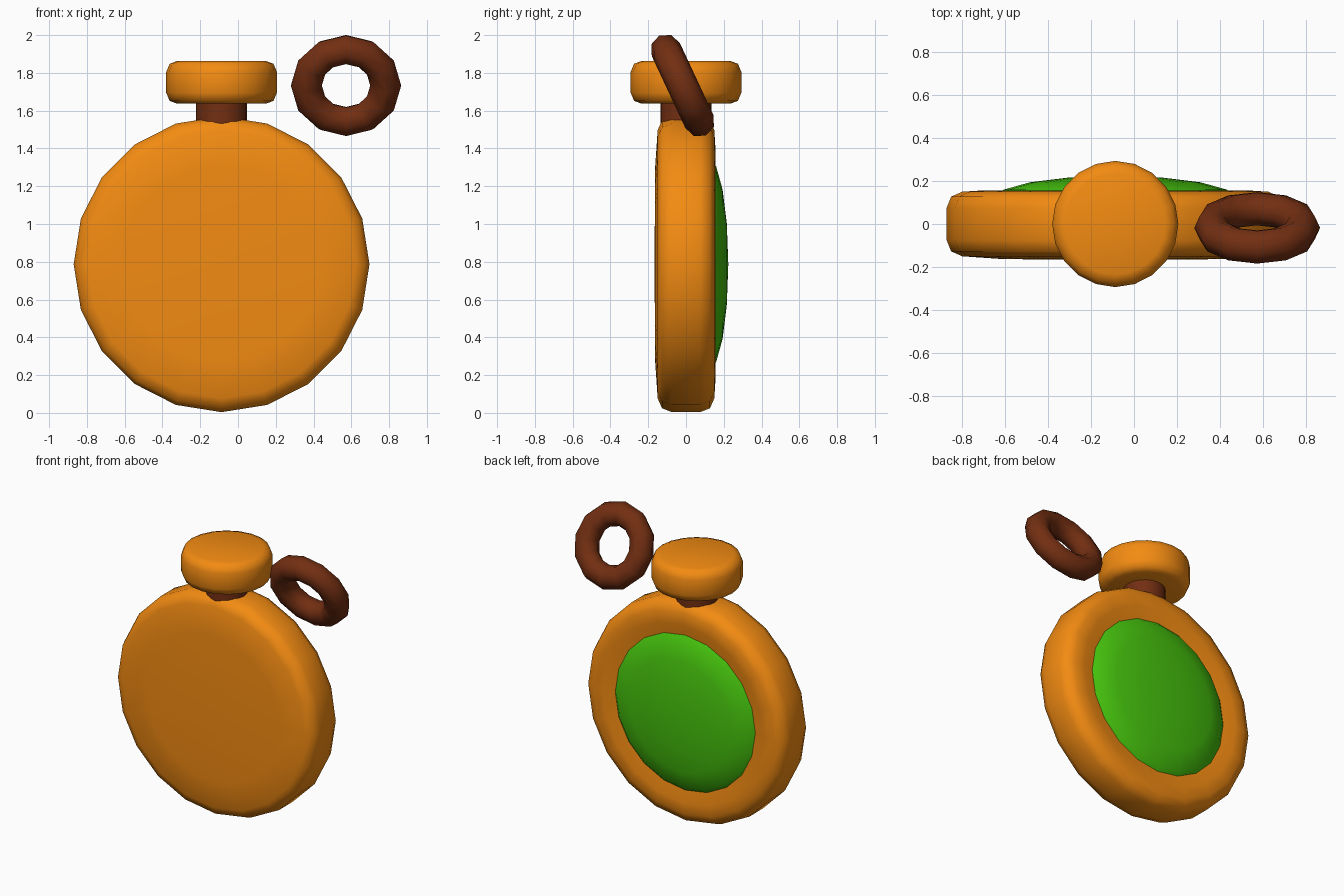
import bpy, bmesh
from math import cos, sin, pi, radians

if "Cube" in bpy.data.objects:
    bpy.data.objects.remove(bpy.data.objects["Cube"])

CX, CZ = -0.087, 0.787      # centre of the round body


def material(name, rgb):
    m = bpy.data.materials.new(name)
    m.diffuse_color = (*rgb, 1)
    m.use_nodes = True
    m.node_tree.nodes["Principled BSDF"].inputs["Base Color"].default_value = m.diffuse_color
    return m


orange = material("orange", (0.90, 0.26, 0.006))
brown = material("brown", (0.17, 0.028, 0.006))
green = material("green", (0.06, 0.54, 0.004))


def finish(ob, mat, angle):
    ob.data.materials.append(mat)
    bpy.ops.object.select_all(action='DESELECT')
    ob.select_set(True)
    bpy.context.view_layer.objects.active = ob
    bpy.ops.object.shade_smooth_by_angle(angle=radians(angle))


def lathe(name, profile, sides, axis, centre, mat, angle=60):
    """Turn (radius, height) points around the y or z axis; radius 0 makes a pole."""
    bm = bmesh.new()
    rings = []
    for r, h in profile:
        ring = []
        for i in range(1 if r == 0 else sides):
            a = 2 * pi * i / sides
            u, v = r * cos(a), r * sin(a)
            ring.append(bm.verts.new((u, h, v) if axis == 'y' else (u, v, h)))
        rings.append(ring)
    for a, b in zip(rings, rings[1:]):
        for i in range(sides):
            j = (i + 1) % sides
            quad = [a[i % len(a)], a[j % len(a)], b[j % len(b)], b[i % len(b)]]
            bm.faces.new(list(dict.fromkeys(quad)))
    bmesh.ops.recalc_face_normals(bm, faces=bm.faces)
    me = bpy.data.meshes.new(name)
    bm.to_mesh(me)
    bm.free()
    ob = bpy.data.objects.new(name, me)
    ob.location = centre
    bpy.context.collection.objects.link(ob)
    finish(ob, mat, angle)
    return ob


# Round case: slightly domed front, rounded rim, shallow dish at the back
lathe("case", [(0, -0.167), (0.52, -0.163), (0.71, -0.15), (0.762, -0.127),
               (0.783, -0.075), (0.783, 0.075), (0.762, 0.127), (0.71, 0.15),
               (0.63, 0.155), (0.54, 0.13), (0, 0.12)],
      20, 'y', (CX, 0, CZ), orange)

# Glass dome sitting in the dish
dome = [(0.56 * cos(i * pi / 8), 0.12 + 0.104 * sin(i * pi / 8)) for i in range(4)]
lathe("glass_dome", [(0, 0.12)] + dome + [(0, 0.224)], 20, 'y', (CX, 0, CZ), green)

# Neck joining case and crown
lathe("neck", [(0, 1.45), (0.135, 1.45), (0.135, 1.70), (0, 1.70)],
      20, 'z', (CX, 0, 0), brown)

# Crown button with rounded edges
lathe("crown", [(0, 1.637), (0.235, 1.637), (0.275, 1.652), (0.293, 1.695),
                (0.293, 1.805), (0.275, 1.848), (0.235, 1.863), (0, 1.863)],
      20, 'z', (CX, 0, 0), orange)

# Loose tilted ring beside the crown
bpy.ops.mesh.primitive_torus_add(major_segments=12, minor_segments=8,
                                 major_radius=0.21, minor_radius=0.082,
                                 location=(0.572, -0.018, 1.733),
                                 rotation=(radians(115), 0, 0))
ring = bpy.context.object
ring.name = "ring"
finish(ring, brown, 60)
